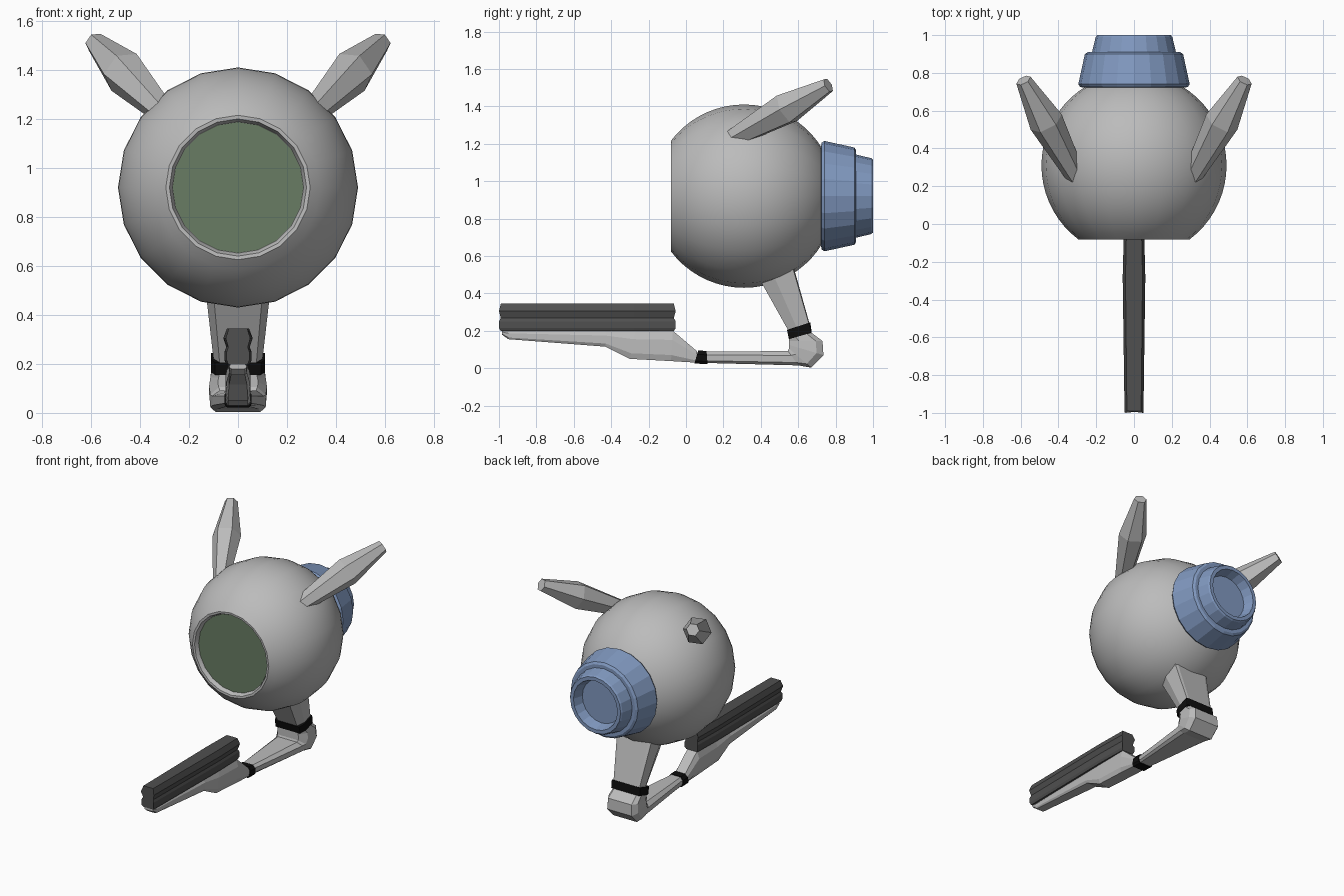
import bpy, bmesh, math
from mathutils import Vector

old = bpy.data.objects.get("Cube")
if old:
    bpy.data.objects.remove(old, do_unlink=True)


def material(name, rgb):
    m = bpy.data.materials.new(name)
    m.use_nodes = True
    m.diffuse_color = (*rgb, 1)
    m.node_tree.nodes["Principled BSDF"].inputs["Base Color"].default_value = (*rgb, 1)
    return m


GREY = material("light grey", (0.5, 0.5, 0.5))
DARK = material("dark grey", (0.08, 0.08, 0.08))
BLACK = material("black", (0.004, 0.004, 0.004))
BLUE = material("steel blue", (0.22, 0.32, 0.53))
GREEN = material("lens green", (0.14, 0.2, 0.125))


def loft(name, rings, mat, caps=True):
    """Skin a list of rings that all have the same number of points."""
    bm = bmesh.new()
    rows = [[bm.verts.new(p) for p in ring] for ring in rings]
    n = len(rows[0])
    for a, b in zip(rows, rows[1:]):
        for i in range(n):
            j = (i + 1) % n
            bm.faces.new((a[i], a[j], b[j], b[i]))
    if caps:
        bm.faces.new(rows[0])
        bm.faces.new(rows[-1])
    bmesh.ops.recalc_face_normals(bm, faces=bm.faces)
    mesh = bpy.data.meshes.new(name)
    bm.to_mesh(mesh)
    bm.free()
    mesh.materials.append(mat)
    ob = bpy.data.objects.new(name, mesh)
    bpy.context.collection.objects.link(ob)
    return ob


CENTRE_Z, CENTRE_Y, RADIUS, SIDES = 0.92, 0.31, 0.49, 20


def turn(profile):
    """Rings around the body's front-to-back axis from (y, radius) pairs."""
    steps = [2 * math.pi * i / SIDES for i in range(SIDES)]
    return [[(r * math.sin(t), y, CENTRE_Z + r * math.cos(t)) for t in steps]
            for y, r in profile]


def smooth(ob):
    bpy.ops.object.select_all(action='DESELECT')
    ob.select_set(True)
    bpy.context.view_layer.objects.active = ob
    bpy.ops.object.shade_smooth_by_angle(angle=math.radians(35))


# Round body, cut flat at the front with a recessed lens seat
first, last, steps = math.radians(143), math.radians(25), 20
arc = [first + (last - first) * i / steps for i in range(steps + 1)]
body_profile = [(CENTRE_Y + RADIUS * math.cos(t), RADIUS * math.sin(t)) for t in arc]
body = loft("body", turn([(-0.05, 0.268), (-0.08, 0.28)] + body_profile), GREY)
smooth(body)

# Lens
loft("lens", turn([(-0.045, 0.267), (-0.053, 0.267)]), GREEN)

# Rear thruster with a stepped shell and hollow nozzle
loft("thruster", turn([(0.72, 0.25), (0.725, 0.285), (0.74, 0.295), (0.9, 0.26),
                       (0.91, 0.245), (0.91, 0.222), (0.99, 0.203), (1.0, 0.195),
                       (1.0, 0.17), (0.93, 0.15)]), BLUE)

# Six-sided ears, widest in the middle
mid = Vector((0.465, 0.54, 1.39))
along = Vector((0.43, 0.79, 0.44)).normalized()
across = Vector((-0.085, -0.06, 0.065))
across = (across - along * across.dot(along)).normalized()
other = along.cross(across)
for side, name in ((1, "left_ear"), (-1, "right_ear")):
    rings = []
    for shift, r in ((-0.4, 0.048), (0, 0.092), (0.28, 0.042)):
        ring = []
        for i in range(6):
            t = math.pi * i / 3
            p = mid + along * shift + across * (r * math.cos(t)) + other * (r * math.sin(t))
            ring.append((p.x * side, p.y, p.z))
        rings.append(ring)
    loft(name, rings, GREY)


def limb(name, sections, mat, narrow=0.7, start=0.3, end=0.8):
    """Chamfered bar; each section is inner (y, z), outer (y, z), half width."""
    rings = []
    for a, b, w in sections:
        a, b = Vector((0, *a)), Vector((0, *b))
        half = ((0, narrow), (start, 1), (end, 1), (1, narrow + 0.1))
        right = [a.lerp(b, k) + Vector((w * f, 0, 0)) for k, f in half]
        left = [Vector((-p.x, p.y, p.z)) for p in reversed(right)]
        rings.append(right + left)
    loft(name, rings, mat)


# Thigh, knee band, knee with shin, ankle band and foot
limb("thigh", [((0.38, 0.5), (0.57, 0.56), 0.135),
               ((0.545, 0.205), (0.66, 0.24), 0.1)], GREY, 0.75, 0.4, 0.97)
limb("knee_band", [((0.54, 0.205), (0.665, 0.245), 0.11),
                   ((0.55, 0.155), (0.672, 0.19), 0.11)], BLACK, 0.85, 0.3, 0.97)
limb("shin", [((0.55, 0.16), (0.67, 0.19), 0.108),
              ((0.55, 0.145), (0.73, 0.145), 0.113),
              ((0.55, 0.125), (0.735, 0.07), 0.118),
              ((0.55, 0.105), (0.67, 0.003), 0.113),
              ((0.545, 0.092), (0.6, 0.015), 0.105),
              ((0.11, 0.088), (0.11, 0.028), 0.05)], GREY)
limb("ankle_band", [((0.11, 0.092), (0.115, 0.022), 0.056),
                    ((0.065, 0.095), (0.045, 0.025), 0.056)], BLACK)
limb("foot", [((0.06, 0.09), (0.05, 0.03), 0.05),
              ((-0.07, 0.2), (-0.08, 0.038), 0.052),
              ((-0.27, 0.2), (-0.3, 0.05), 0.05),
              ((-0.43, 0.2), (-0.43, 0.115), 0.046),
              ((-0.95, 0.2), (-0.95, 0.155), 0.036),
              ((-0.985, 0.2), (-0.985, 0.18), 0.034)], GREY)

# Dark blade on the foot, grooved along its sides
blade_shape = ((0.345, 0.75, 0), (0.305, 1, 0.01), (0.268, 0.8, 0), (0.25, 0.92, 0.01),
               (0.215, 0.92, 0.01), (0.198, 0.8, 0))
rings = []
for y, w, bulge in ((-0.99, 0.05, -1), (-0.28, 0.06, 0), (-0.065, 0.054, 1)):
    right = [(w * f, y + bulge * d, z) for z, f, d in blade_shape]
    rings.append(right + [(-x, py, z) for x, py, z in reversed(right)])
loft("foot_blade", rings, DARK)
